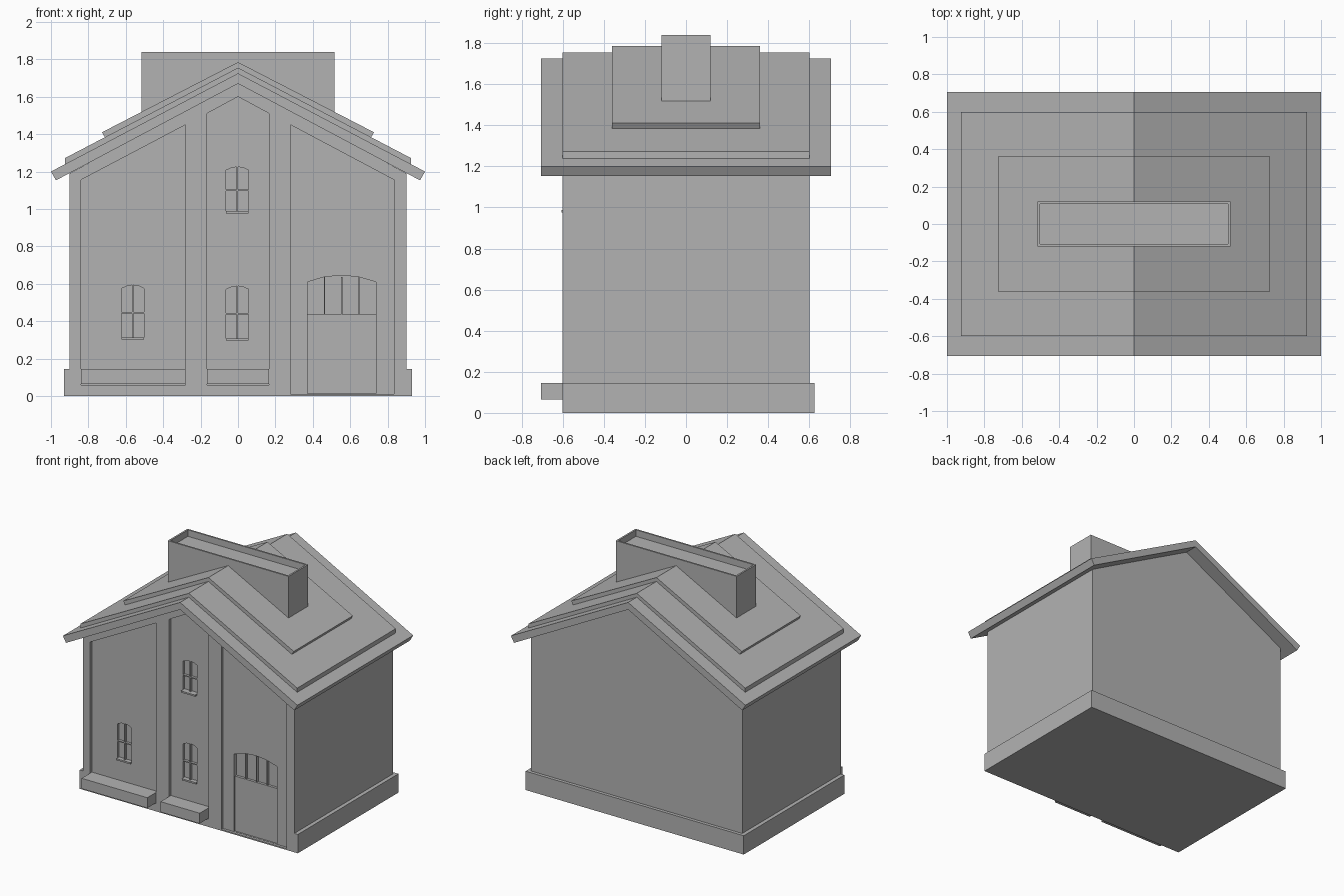
import bpy

if "Cube" in bpy.data.objects:
    bpy.data.objects.remove(bpy.data.objects["Cube"], do_unlink=True)

grey = bpy.data.materials.new("plain grey")
grey.use_nodes = True
colour = (0.45, 0.45, 0.45, 1)
grey.diffuse_color = colour
grey.node_tree.nodes["Principled BSDF"].inputs["Base Color"].default_value = colour

FRONT = -0.6        # outer wall face
PANEL = -0.58       # recessed wall panels
GLASS = -0.56       # window panes


def prism(name, outline, y0, y1):
    """Extrude a counter-clockwise x-z outline from y0 to y1."""
    n = len(outline)
    verts = [(x, y, z) for y in (y0, y1) for x, z in outline]
    faces = [list(range(n)), list(range(2 * n - 1, n - 1, -1))]
    faces += [[(i + 1) % n, i, n + i, n + (i + 1) % n] for i in range(n)]
    mesh = bpy.data.meshes.new(name)
    mesh.from_pydata(verts, [], faces)
    mesh.materials.append(grey)
    obj = bpy.data.objects.new(name, mesh)
    bpy.context.collection.objects.link(obj)
    return obj


def box(name, x0, x1, y0, y1, z0, z1):
    return prism(name, [(x0, z0), (x1, z0), (x1, z1), (x0, z1)], y0, y1)


def cut(target, cutter):
    mod = target.modifiers.new("cut", "BOOLEAN")
    mod.solver = "EXACT"
    mod.object = cutter
    bpy.context.view_layer.objects.active = target
    bpy.ops.object.modifier_apply(modifier=mod.name)
    bpy.data.objects.remove(cutter, do_unlink=True)


def arched(x0, x1, z0, z1, rise):
    """Rectangle with a shallow four-segment arch on top."""
    top = []
    for i in range(5):
        t = 1 - i / 2
        top.append(((x0 + x1) / 2 + t * (x1 - x0) / 2, z1 - rise * t * t))
    return [(x0, z0), (x1, z0)] + top


def mirrored(half):
    """Close a right-hand outline that starts at the bottom and ends on x = 0."""
    return half + [(-x, z) for x, z in reversed(half) if x > 0]


# House body with stepped plinth
house = prism("house_walls", mirrored(
    [(0.93, 0), (0.93, 0.145), (0.9, 0.145), (0.9, 1.19), (0, 1.68)]), FRONT, 0.6)
box("back_plinth", -0.93, 0.93, 0.6, 0.625, 0, 0.145)

# Recessed facade panels
side = [(0.28, 0.01), (0.835, 0.01), (0.835, 1.155), (0.28, 1.45)]
left_side = [(-0.28, 0.06), (-0.28, 1.45), (-0.84, 1.155), (-0.84, 0.06)]
middle = mirrored([(0.167, 0.06), (0.167, 1.51), (0, 1.6)])
for outline in (side, left_side, middle):
    cut(house, prism("panel_cutter", outline, -0.8, PANEL))

# Wide door with a band of panes
cut(house, prism("door_cutter", arched(0.372, 0.737, 0.012, 0.645, 0.035), -0.8, PANEL + 0.01))
cut(house, prism("pane_cutter", arched(0.372, 0.737, 0.435, 0.645, 0.035), -0.8, GLASS + 0.01))
for i, x in enumerate((0.463, 0.555, 0.646)):
    box(f"door_pane_bar_{i + 1}", x - 0.003, x + 0.003, PANEL + 0.01, GLASS + 0.015, 0.43, 0.635)

# Small arched windows with crossbars and sills
windows = {"lower_right": (-0.562, 0.305, 0.593, 0.444, FRONT + 0.005),
           "lower_middle": (-0.003, 0.3, 0.588, 0.44, FRONT + 0.005),
           "upper_middle": (-0.003, 0.98, 1.225, 1.1, FRONT - 0.005)}
for name, (x, z0, z1, bar, sill) in windows.items():
    w = 0.06
    cut(house, prism("window_cutter", arched(x - w, x + w, z0, z1, 0.018), -0.8, GLASS))
    box(name + "_upright", x - 0.004, x + 0.004, PANEL, GLASS + 0.005, z0, z1)
    box(name + "_crossbar", x - w, x + w, PANEL, GLASS + 0.005, bar - 0.004, bar + 0.004)
    box(name + "_sill", x - w, x + w, sill, GLASS, z0 - 0.004, z0 + 0.008)

# Planter boxes
box("right_planter", -0.84, -0.28, -0.705, PANEL + 0.01, 0.065, 0.145)
box("middle_planter", -0.167, 0.167, -0.705, PANEL + 0.01, 0.065, 0.145)


# Three stacked roof layers
def roof(name, depth, apex, eave, lower, under):
    prism(name, [(0, under), lower, eave, (0, apex),
                 (-eave[0], eave[1]), (-lower[0], lower[1])], -depth, depth)


roof("main_roof", 0.705, 1.725, (1, 1.2), (0.973, 1.153), 1.67)
roof("middle_roof", 0.6, 1.755, (0.925, 1.272), (0.925, 1.235), 1.71)
roof("top_roof", 0.36, 1.785, (0.727, 1.41), (0.71, 1.38), 1.74)

# Long chimney with a shallow hollow top
chimney = box("chimney", -0.515, 0.515, -0.12, 0.12, 1.45, 1.84)
cut(chimney, box("chimney_cutter", -0.502, 0.502, -0.107, 0.107, 1.79, 1.95))
